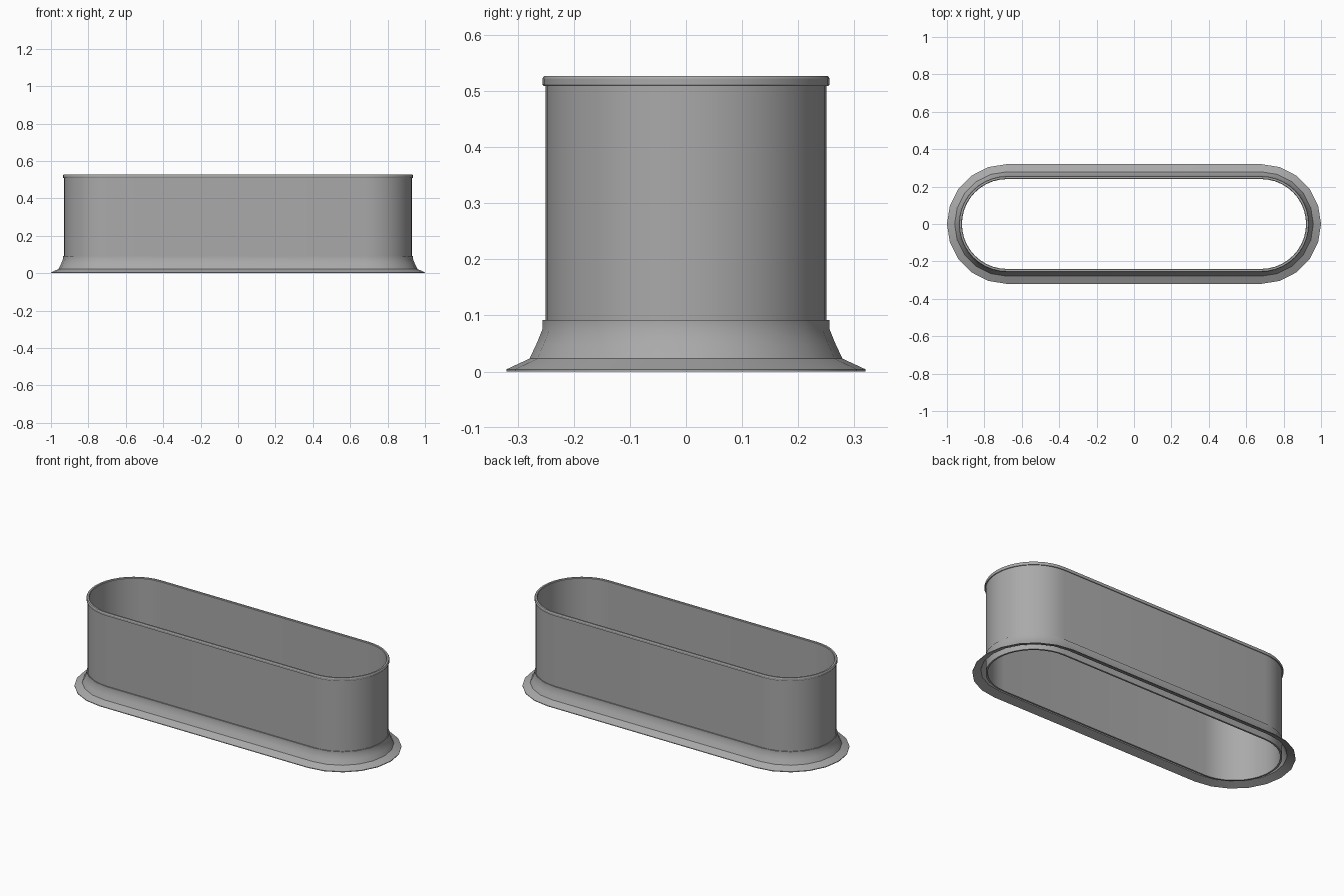
import bpy, bmesh, math

cube = bpy.data.objects.get("Cube")
if cube:
    bpy.data.objects.remove(cube, do_unlink=True)

HALF = 0.68  # half length of the straight sides

grey = bpy.data.materials.new("mid_grey")
grey.use_nodes = True
colour = (0.4, 0.4, 0.4, 1.0)
grey.diffuse_color = colour
bsdf = grey.node_tree.nodes["Principled BSDF"]
bsdf.inputs["Base Color"].default_value = colour
bsdf.inputs["Roughness"].default_value = 0.6


def stadium(bm, radius, z, segments):
    """Ring of vertices around a long slot with rounded ends."""
    ring = []
    for side in (1, -1):
        for i in range(segments + 1):
            a = math.pi * i / segments - math.pi / 2
            ring.append(bm.verts.new((side * (HALF + radius * math.cos(a)),
                                      side * radius * math.sin(a), z)))
    return ring


def swept_ring(name, profile, segments):
    """Sweep a closed (radius, height) profile around the slot."""
    bm = bmesh.new()
    rings = [stadium(bm, r, z, segments) for r, z in profile]
    for k, low in enumerate(rings):
        high = rings[(k + 1) % len(rings)]
        for i in range(len(low)):
            j = (i + 1) % len(low)
            bm.faces.new((low[i], low[j], high[j], high[i]))
    bmesh.ops.recalc_face_normals(bm, faces=bm.faces[:])
    mesh = bpy.data.meshes.new(name)
    bm.to_mesh(mesh)
    bm.free()
    mesh.materials.append(grey)
    obj = bpy.data.objects.new(name, mesh)
    bpy.context.collection.objects.link(obj)
    bpy.ops.object.select_all(action='DESELECT')
    obj.select_set(True)
    bpy.context.view_layer.objects.active = obj
    bpy.ops.object.shade_smooth_by_angle(angle=math.radians(30))
    return obj


# Tall sleeve with a rolled lip at the top
swept_ring("sleeve_wall", [
    (0.24, 0.004), (0.25, 0.004), (0.25, 0.509), (0.254, 0.509),
    (0.256, 0.512), (0.256, 0.522), (0.253, 0.527), (0.243, 0.527),
    (0.24, 0.524)], 20)

# Thin flared skirt around the foot
swept_ring("flared_skirt", [
    (0.249, 0.092), (0.256, 0.092), (0.256, 0.075), (0.267, 0.048),
    (0.279, 0.023), (0.32, 0.004), (0.32, 0.0), (0.276, 0.018),
    (0.263, 0.045), (0.249, 0.075)], 10)
